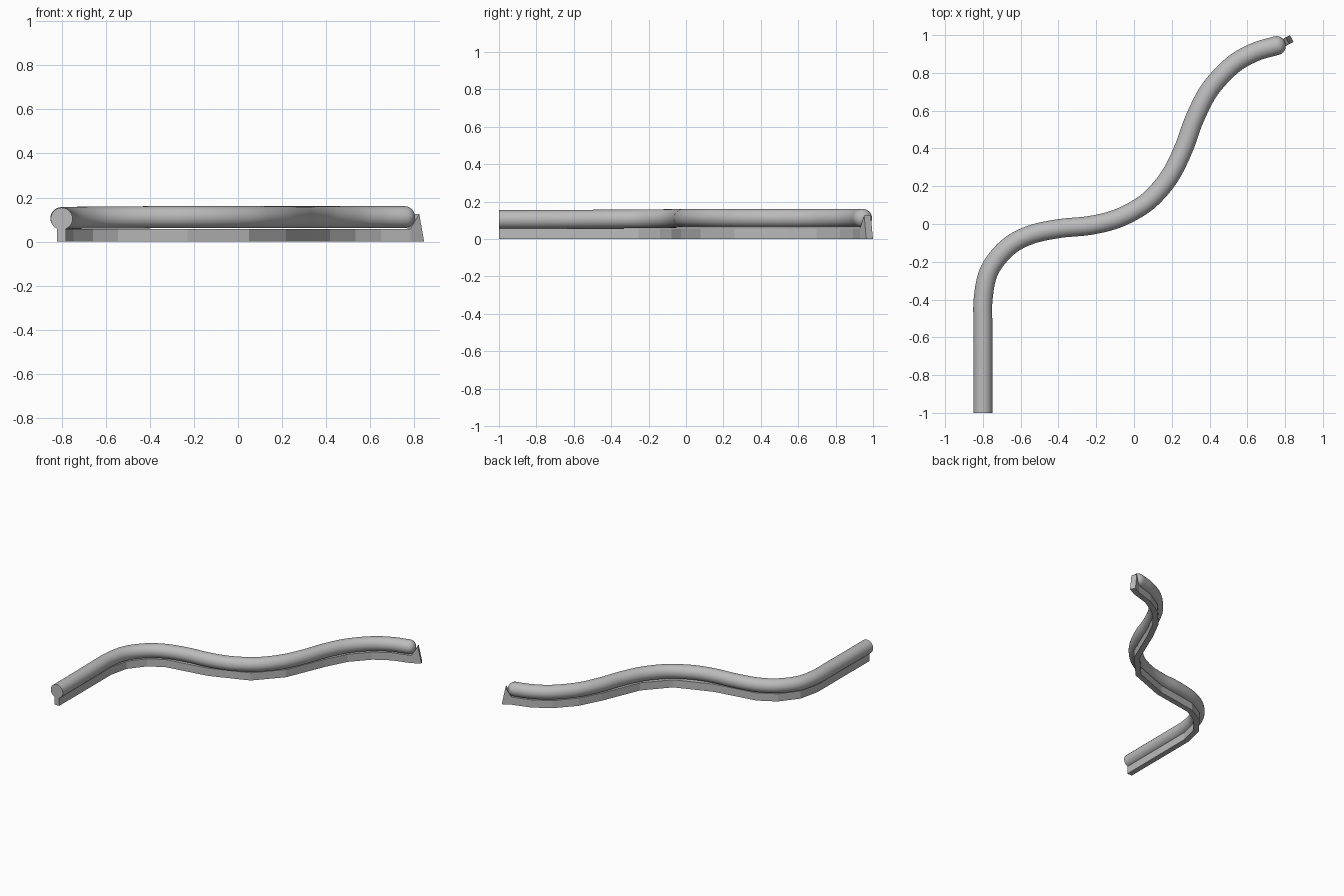
import bpy, bmesh, math
from mathutils import Vector

if "Cube" in bpy.data.objects:
    bpy.data.objects.remove(bpy.data.objects["Cube"])

grey = bpy.data.materials.new("mid grey")
grey.diffuse_color = (0.5, 0.5, 0.5, 1)
grey.use_nodes = True
grey.node_tree.nodes["Principled BSDF"].inputs["Base Color"].default_value = grey.diffuse_color

# Plan path of the rail, front end to back end
PATH = [Vector(p) for p in [
    (-0.8, -1), (-0.8, -0.7), (-0.8, -0.54), (-0.798, -0.39), (-0.765, -0.245), (-0.67, -0.125),
    (-0.55, -0.058), (-0.395, -0.024), (-0.235, -0.008), (-0.09, 0.028),
    (0.04, 0.095), (0.125, 0.17), (0.2, 0.27), (0.265, 0.405), (0.32, 0.555),
    (0.40, 0.71), (0.52, 0.84), (0.64, 0.91), (0.757, 0.945)]]


def smooth_path(pts, steps):
    ext = [2 * pts[0] - pts[1]] + pts + [2 * pts[-1] - pts[-2]]
    out = []
    for i in range(1, len(ext) - 2):
        a, b, c, d = ext[i - 1:i + 3]
        for k in range(steps):
            t = k / steps
            out.append(0.5 * (2 * b + (c - a) * t + (2 * a - 5 * b + 4 * c - d) * t * t
                              + (3 * b - a - 3 * c + d) * t ** 3))
    return out + [pts[-1]]


def side_vector(pts, i):
    t = (pts[min(i + 1, len(pts) - 1)] - pts[max(i - 1, 0)]).normalized()
    return Vector((t.y, -t.x))


def loft(name, rings, smooth):
    bm = bmesh.new()
    vs = [[bm.verts.new(p) for p in r] for r in rings]
    n = len(rings[0])
    for r, s in zip(vs, vs[1:]):
        for j in range(n):
            bm.faces.new((r[j], r[(j + 1) % n], s[(j + 1) % n], s[j]))
    bm.faces.new(vs[0])
    bm.faces.new(vs[-1])
    bmesh.ops.recalc_face_normals(bm, faces=bm.faces)
    me = bpy.data.meshes.new(name)
    bm.to_mesh(me)
    bm.free()
    me.materials.append(grey)
    ob = bpy.data.objects.new(name, me)
    bpy.context.collection.objects.link(ob)
    if smooth:
        bpy.ops.object.select_all(action='DESELECT')
        ob.select_set(True)
        bpy.context.view_layer.objects.active = ob
        bpy.ops.object.shade_smooth_by_angle(angle=math.radians(40))
    return ob


# Round rail: flat front end, rounded back end
def circle(p, side, z, r, n=28):
    return [(p.x + side.x * r * math.cos(a), p.y + side.y * r * math.cos(a), z + r * math.sin(a))
            for a in (2 * math.pi * j / n for j in range(n))]


pts = smooth_path(PATH, 6)
rings = []
for i, p in enumerate(pts):
    z = 0.104 + 0.007 * min(1, i / (0.4 * len(pts)))
    rings.append(circle(p, side_vector(pts, i), z, 0.05))
end_side = side_vector(pts, len(pts) - 1)
forward = Vector((-end_side.y, end_side.x))
for k in range(1, 7):
    a = math.radians(14.5 * k)
    rings.append(circle(pts[-1] + forward * 0.046 * math.sin(a), end_side, 0.111, 0.05 * math.cos(a)))
loft("round_rail", rings, True)

# Faceted base strip, ending in an upturned hook
base = [PATH[i] for i in (0, 3, 4, 5, 6, 8, 10, 12, 14, 15, 16, 17)]
base += [Vector((0.775, 0.95)), Vector((0.835, 0.982))]
strip = []
for i, p in enumerate(base):
    s = side_vector(base, i) * 0.02
    last = i == len(base) - 1
    top = 0.125 if last else 0.057
    q = p - Vector((0.022, 0.012)) if last else p
    strip.append([(p.x + s.x, p.y + s.y, 0), (q.x + s.x, q.y + s.y, top),
                  (q.x - s.x, q.y - s.y, top), (p.x - s.x, p.y - s.y, 0)])
loft("base_strip", strip, False)
